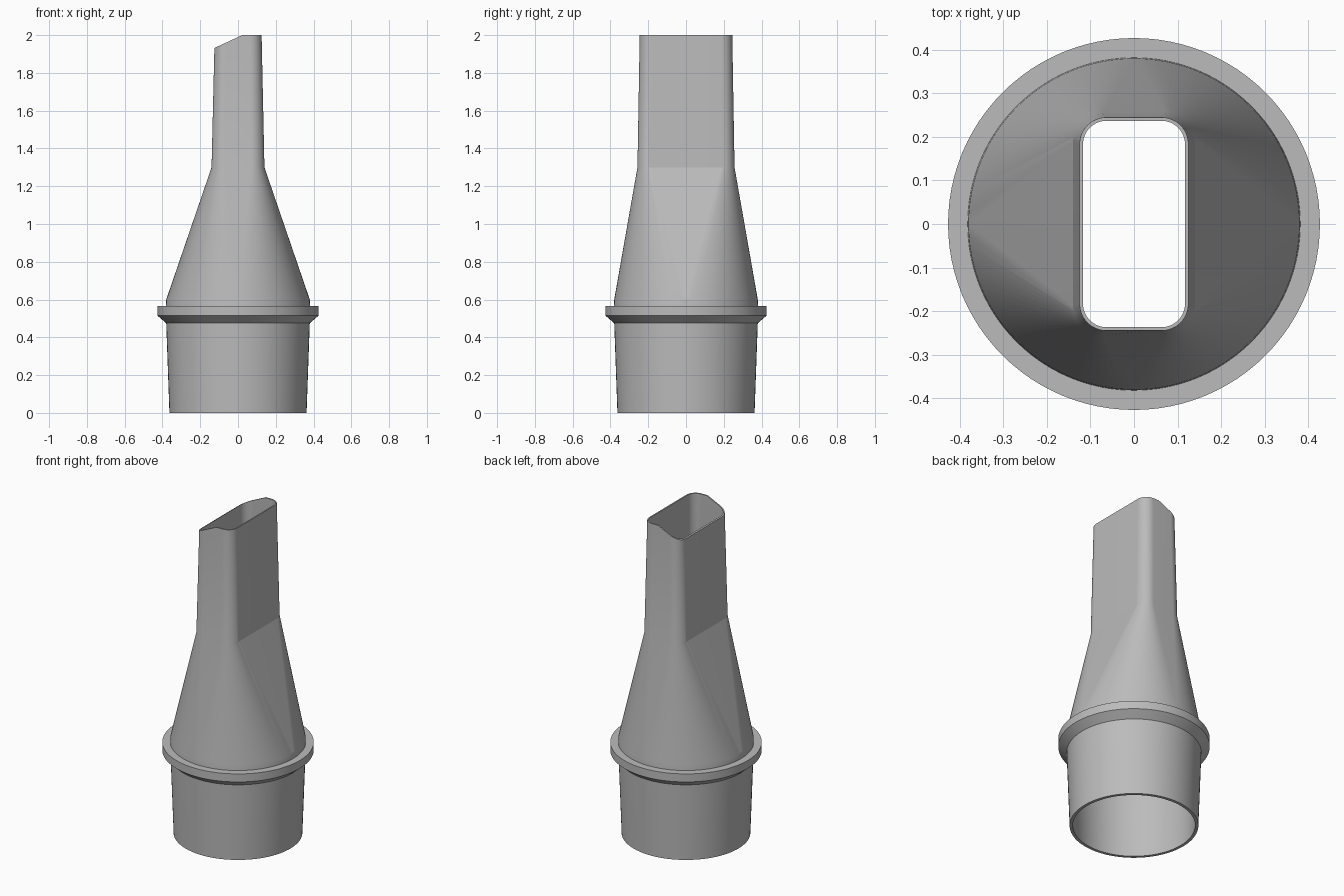
import bpy, bmesh
from math import sin, cos, pi, radians

cube = bpy.data.objects.get("Cube")
if cube:
    bpy.data.objects.remove(cube)

STEPS = 24      # segments per corner
CREST = 0.022   # where the mouth stops sloping


def section(hx, hy, r, z):
    """Rounded rectangle; a circle when r equals both half sizes."""
    pts = []
    for q in range(4):
        sx = 1 if q in (0, 3) else -1
        sy = 1 if q < 2 else -1
        for i in range(STEPS + 1):
            a = (q + i / STEPS) * pi / 2
            pts.append((sx * (hx - r) + r * cos(a), sy * (hy - r) + r * sin(a), z))
        # extra point on the narrow sides, where the slope ends
        if q in (0, 2):
            flat = hx - r
            pts.append((min(CREST, flat), sy * hy, z))
    return pts


def circle(r, z):
    return section(r, r, r, z)


def mouth(hx, hy, r):
    """Top rim, sloping down towards -x."""
    return [(x, y, min(2.0, 2.0 + (x - CREST) * 0.465)) for x, y, _ in section(hx, hy, r, 2.0)]


rings = [
    # tapered sleeve
    circle(0.363, 0), circle(0.380, 0.475),
    # collar
    circle(0.427, 0.515), circle(0.427, 0.565), circle(0.382, 0.565),
    # cone changing into the flat spout
    circle(0.380, 0.60), section(0.140, 0.257, 0.07, 1.30),
    # rim
    mouth(0.125, 0.245, 0.062), mouth(0.117, 0.237, 0.054),
    # inner wall
    section(0.126, 0.243, 0.056, 1.30), circle(0.360, 0.60), circle(0.345, 0),
]

bm = bmesh.new()
loops = [[bm.verts.new(p) for p in ring] for ring in rings]
for k, low in enumerate(loops):
    high = loops[(k + 1) % len(loops)]
    for i in range(len(low)):
        j = (i + 1) % len(low)
        bm.faces.new((low[i], low[j], high[j], high[i]))
bmesh.ops.remove_doubles(bm, verts=bm.verts, dist=1e-5)
bmesh.ops.recalc_face_normals(bm, faces=bm.faces)

mesh = bpy.data.meshes.new("nozzle")
bm.to_mesh(mesh)
bm.free()
nozzle = bpy.data.objects.new("nozzle", mesh)
bpy.context.collection.objects.link(nozzle)

# Plain grey plastic
grey = bpy.data.materials.new("grey plastic")
grey.use_nodes = True
colour = (0.5, 0.5, 0.5, 1)
grey.diffuse_color = colour
grey.node_tree.nodes["Principled BSDF"].inputs["Base Color"].default_value = colour
mesh.materials.append(grey)

bpy.ops.object.select_all(action="DESELECT")
nozzle.select_set(True)
bpy.context.view_layer.objects.active = nozzle
bpy.ops.object.shade_smooth_by_angle(angle=radians(15))
